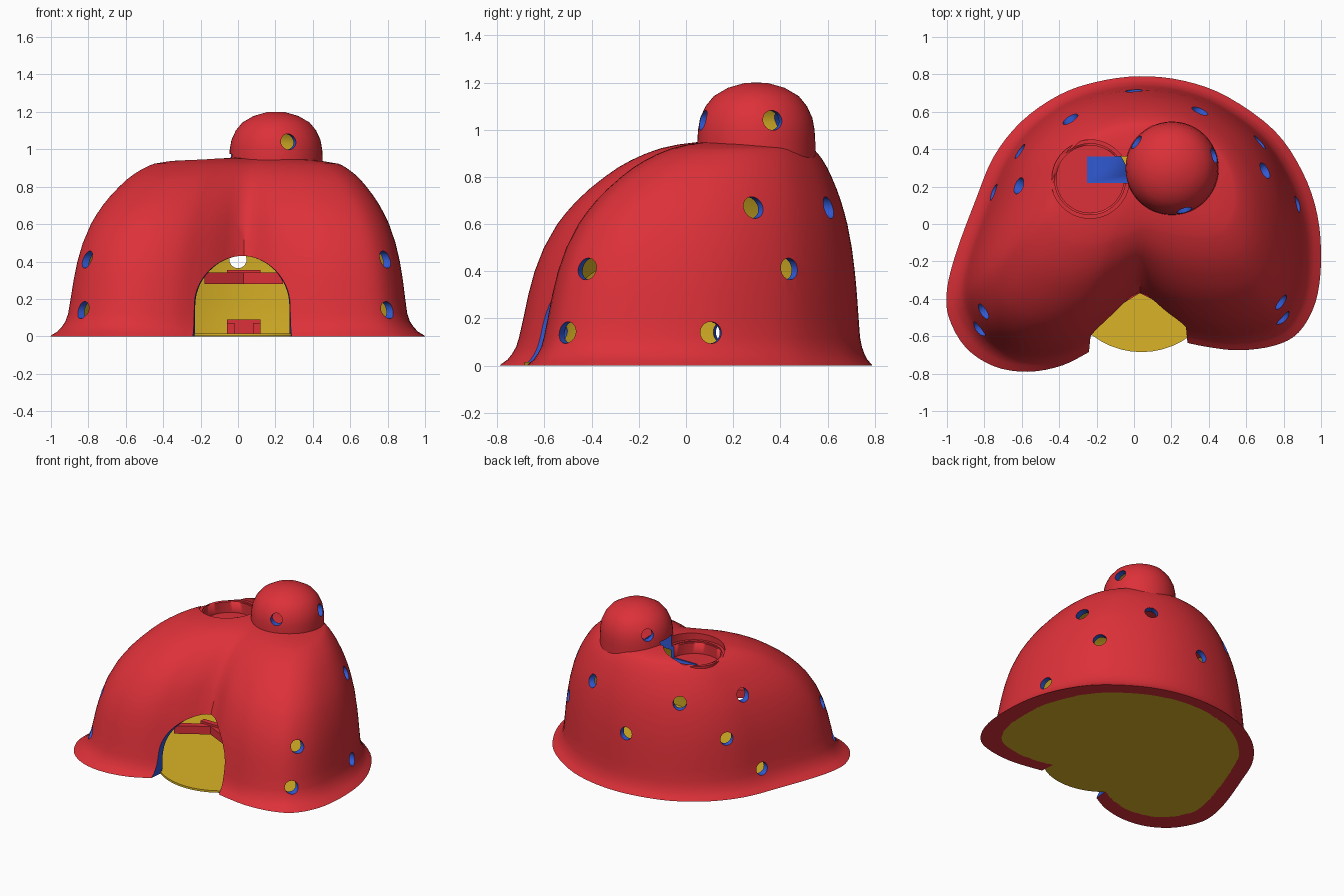
import bpy, bmesh, math
from mathutils import Vector, Matrix

if "Cube" in bpy.data.objects:
    bpy.data.objects.remove(bpy.data.objects["Cube"])


def material(name, col):
    m = bpy.data.materials.new(name)
    m.diffuse_color = (*col, 1)
    m.use_nodes = True
    m.node_tree.nodes["Principled BSDF"].inputs["Base Color"].default_value = m.diffuse_color
    return m


RED = material("red", (0.72, 0.03, 0.04))
YELLOW = material("yellow", (0.70, 0.45, 0.02))
BLUE = material("blue", (0.03, 0.10, 0.65))


def finish(name, bm, mat, angle=40):
    bmesh.ops.recalc_face_normals(bm, faces=bm.faces)
    me = bpy.data.meshes.new(name)
    bm.to_mesh(me)
    bm.free()
    me.materials.append(mat)
    ob = bpy.data.objects.new(name, me)
    bpy.context.collection.objects.link(ob)
    smooth(ob, angle)
    return ob


def smooth(ob, angle=40):
    bpy.ops.object.select_all(action='DESELECT')
    ob.select_set(True)
    bpy.context.view_layer.objects.active = ob
    bpy.ops.object.shade_smooth_by_angle(angle=math.radians(angle))


def loft(name, rings, mat):
    bm = bmesh.new()
    vs = [[bm.verts.new(p) for p in r] for r in rings]
    n = len(rings[0])
    for a, b in zip(vs, vs[1:]):
        for i in range(n):
            j = (i + 1) % n
            bm.faces.new((a[i], a[j], b[j], b[i]))
    bm.faces.new(vs[0])
    bm.faces.new(vs[-1])
    return finish(name, bm, mat)


def circle(cx, cy, r, z, n=48):
    return [(cx + r * math.cos(2 * math.pi * i / n), cy + r * math.sin(2 * math.pi * i / n), z) for i in range(n)]


def lathe(name, cx, cy, prof, mat):
    return loft(name, [circle(cx, cy, r, z) for r, z in prof], mat)


def box(name, lo, hi, mat):
    bm = bmesh.new()
    lo, hi = Vector(lo), Vector(hi)
    bmesh.ops.create_cube(bm, size=1, matrix=Matrix.Translation((lo + hi) / 2) @ Matrix.Diagonal((*(hi - lo), 1)))
    return finish(name, bm, mat)


def hole_cutter(name, pts, centre, r, length):
    bm = bmesh.new()
    for p in pts:
        d = Vector((p[0] - centre[0], p[1] - centre[1], 0))
        rot = d.to_track_quat('Z', 'Y').to_matrix().to_4x4()
        bmesh.ops.create_cone(bm, cap_ends=True, segments=24, radius1=r, radius2=r, depth=length,
                              matrix=Matrix.Translation(p) @ rot)
    return finish(name, bm, BLUE)


def cut(ob, cutter):
    cutter.hide_render = True
    m = ob.modifiers.new("cut", 'BOOLEAN')
    m.operation = 'DIFFERENCE'
    m.solver = 'EXACT'
    m.material_mode = 'TRANSFER'
    m.object = cutter
    bpy.ops.object.select_all(action='DESELECT')
    ob.select_set(True)
    bpy.context.view_layer.objects.active = ob
    bpy.ops.object.modifier_apply(modifier=m.name)
    bpy.data.objects.remove(cutter)


# two-lobed footprint, as a smooth closed curve
CTRL = [(0.03, .79), (.27, .765), (.5, .68), (.75, .5), (.9, .28), (.98, .05), (1, -.2), (.97, -.42), (.88, -.58),
        (.75, -.65), (.56, -.675), (.38, -.655), (.22, -.62), (.03, -.575), (-.2, -.665), (-.38, -.755), (-.57, -.79),
        (-.75, -.76), (-.9, -.66), (-.99, -.5), (-1, -.35), (-.95, -.15), (-.85, .12), (-.75, .36), (-.6, .55),
        (-.4, .69), (-.2, .76)]
FOOT = []
for i in range(len(CTRL)):
    p = [Vector(CTRL[(i + k) % len(CTRL)]) for k in (-1, 0, 1, 2)]
    for k in range(4):
        t = k / 4
        FOOT.append(0.5 * (2 * p[1] + (p[2] - p[0]) * t + (2 * p[0] - 5 * p[1] + 4 * p[2] - p[3]) * t * t
                           + (3 * p[1] - p[0] - 3 * p[2] + p[3]) * t ** 3))


def ring(z, s, inset=0.0, drop=0.0):
    """s: -1 rim, 0 foot of wall, 1 shoulder, above 1 closes over the top"""
    out = []
    bulge = math.sin(math.pi * min(max(z, 0) / .96, 1)) ** 1.5
    for q in FOOT:
        wall = Vector((q.x * .905, q.y * .915 + .015))
        top = Vector((q.x * .5 + .045, q.y * .41 + .215))
        v = wall.lerp(q, -s) if s < 0 else wall.lerp(top, min(s, 1))
        if q.y < 0:
            v.y += .085 * bulge * math.exp(-abs((q.x - .02) / .17) ** 1.5)
        if s > 1:
            v = v.lerp(Vector((.05, .28)), s - 1)
        out.append(v)
    n = len(out)
    res = []
    for i in range(n):
        d = (out[(i + 1) % n] - out[i - 1]).normalized()
        v = out[i] + Vector((d.y, -d.x)) * inset
        res.append((v.x, v.y, z - drop))
    return res


ROWS = [(.12, .0), (.2, .03), (.3, .065), (.4, .11), (.5, .175), (.6, .27), (.65, .335), (.7, .41), (.75, .5),
        (.8, .605), (.84, .7), (.87, .79), (.895, .88), (.915, .97), (.923, 1.02), (.938, 1.2), (.95, 1.45), (.957, 1.8)]
RIM = [(0, -1), (.008, -.9), (.025, -.6), (.05, -.36), (.08, -.15)]

# shell: outer skin hollowed by an inner skin
shell = loft("cave_shell", [ring(z, s) for z, s in RIM + ROWS], RED)
inner = [ring(-.05, 0, .04)] + [ring(z, s, .04 if s < 1.3 else 0, .06 * min(1, max(0, s))) for z, s in ROWS]
cut(shell, loft("inner_cutter", inner, YELLOW))

# arched doorway, slightly wider at the outside
arch = [(-.26, -.1)] + [(-.26 * math.cos(math.pi * i / 32), .17 + .26 * math.sin(math.pi * i / 32))
                        for i in range(33)] + [(.26, -.1)]
cut(shell, loft("door_cutter", [[(.025 + x * k, y, z) for x, z in arch] for y, k in ((-1, 1.14), (-.25, .86))], BLUE))

# air holes
HOLES = [(.79, -.42, .41), (.81, -.51, .14), (.90, .11, .14), (.73, .30, .67), (.69, .45, .41), (.35, .60, .67),
         (0, .70, .41), (-.34, .56, .67), (-.60, .38, .41), (-.63, .21, .67), (-.75, .17, .14), (-.81, -.47, .41),
         (-.84, -.57, .14)]
cut(shell, hole_cutter("air_hole_cutter", HOLES, (0, -.05), .046, .3))

# round roof opening with a sunken cup below, and a channel to the turret
cut(shell, lathe("opening_cutter", -.235, .24, [(.19, .7), (.19, .9), (.21, .9), (.21, 1.1)], RED))
cut(shell, box("channel_cutter", (-.25, .22, .80), (.1, .36, .975), BLUE))
cup = lathe("roof_cup", -.235, .24, [(.205, .79), (.205, .89)], RED)
cut(cup, lathe("cup_cutter", -.235, .24, [(.18, .81), (.18, .95)], RED))
cut(cup, box("cup_channel_cutter", (-.25, .22, .803), (.1, .36, .975), BLUE))
smooth(shell)

# domed turret with its own holes and side opening
turret = lathe("turret", .203, .298, [(.25, .86), (.25, .95), (.247, 1.0), (.238, 1.05), (.215, 1.1), (.18, 1.143),
                                      (.12, 1.178), (.05, 1.198), (.01, 1.2)], RED)
cut(turret, lathe("turret_inner_cutter", .203, .298, [(.2, .93), (.2, 1.03), (.17, 1.09), (.1, 1.14), (.01, 1.16)],
                  YELLOW))
cut(turret, box("turret_door_cutter", (-.3, .22, .8), (.08, .36, .975), BLUE))
cut(turret, hole_cutter("turret_hole_cutter", [(.27, .07, 1.04), (.44, .37, 1.04), (.01, .44, 1.04)],
                        (.203, .298), .042, .16))
smooth(turret)

# floor plate with a rounded doorstep
floor = [[(x, y, h) for x, y, _ in ring(0, 0, .035)] for h in (0, .014)]
loft("floor_plate", floor, YELLOW)
loft("doorstep", [circle(.04, -.255, .43, h) for h in (.001, .016)], YELLOW)

# bent lintel ledge behind the doorway
lintel = [(-.18, -.50), (.03, -.37), (.24, -.47), (.24, -.42), (.03, -.31), (-.18, -.45)]
loft("lintel_ledge", [[(x, y, z) for x, y in lintel] for z in (.28, .34)], RED)
box("ledge_stop", (-.06, -.36, .335), (.12, -.32, .355), RED)

# small bracket on the floor at the back wall
box("bracket_back", (-.06, .60, .014), (.12, .64, .09), RED)
for x in (-.06, .08):
    box("bracket_arm", (x, .54, .014), (x + .04, .61, .07), RED)
